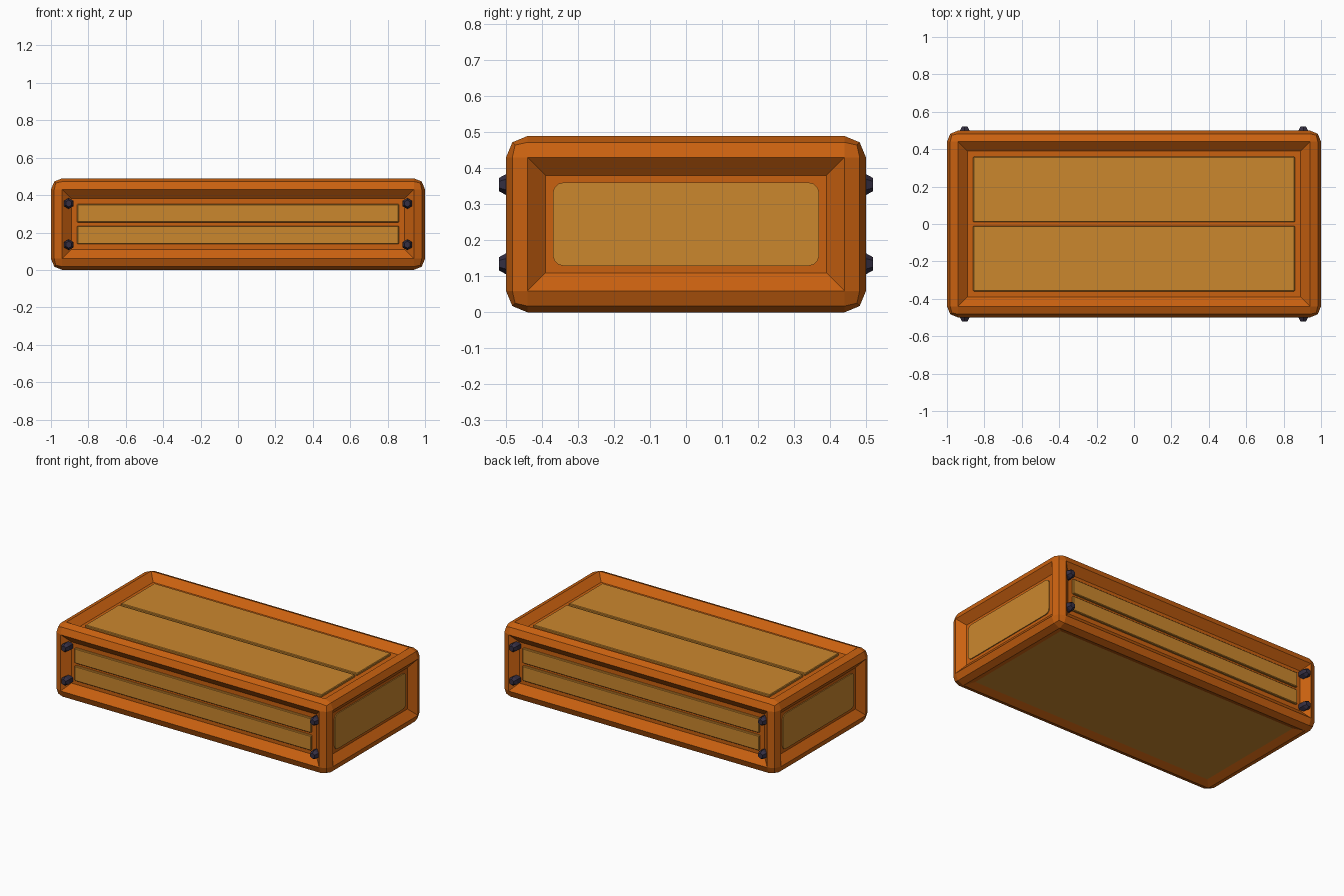
import bpy, bmesh
from mathutils import Vector, Matrix

if "Cube" in bpy.data.objects:
    bpy.data.objects.remove(bpy.data.objects["Cube"], do_unlink=True)

LENGTH, WIDTH, HEIGHT = 2.0, 1.0, 0.49
MID = HEIGHT / 2


def material(name, rgb, roughness=0.7):
    m = bpy.data.materials.new(name)
    m.use_nodes = True
    m.diffuse_color = (*rgb, 1)
    node = m.node_tree.nodes["Principled BSDF"]
    node.inputs["Base Color"].default_value = (*rgb, 1)
    node.inputs["Roughness"].default_value = roughness
    return m


ORANGE = material("orange_wood", (0.59, 0.12, 0.005))
TAN = material("tan_wood", (0.6, 0.245, 0.027))
IRON = material("dark_iron", (0.035, 0.028, 0.055))


def finish(bm, name, *mats):
    mesh = bpy.data.meshes.new(name)
    bm.normal_update()
    bm.to_mesh(mesh)
    bm.free()
    for m in mats:
        mesh.materials.append(m)
    obj = bpy.data.objects.new(name, mesh)
    bpy.context.collection.objects.link(obj)
    return obj


def box(size, centre):
    bm = bmesh.new()
    bmesh.ops.create_cube(bm, size=1)
    bmesh.ops.scale(bm, vec=size, verts=bm.verts)
    bmesh.ops.translate(bm, vec=centre, verts=bm.verts)
    return bm


# Frame: rounded block with a sloped recess in every side
bm = box((LENGTH, WIDTH, HEIGHT), (0, 0, MID))
bmesh.ops.bevel(bm, geom=bm.edges[:], offset=0.06, offset_type='OFFSET',
                segments=2, profile=0.5, affect='EDGES')
bm.normal_update()
sides = sorted(bm.faces, key=lambda f: f.calc_area())[-6:]
for face in sides:
    n = face.normal.copy()
    is_bottom = n.z < -0.9
    depth = 0.02 if is_bottom else 0.042
    bmesh.ops.inset_individual(bm, faces=[face], thickness=0.07, depth=0)
    for v in face.verts:
        v.co -= n * depth
    # The underside is one plain tan panel
    face.material_index = 1 if is_bottom else 0
finish(bm, "frame", ORANGE, TAN)


def plank(name, size, centre):
    bm = box(size, centre)
    bmesh.ops.bevel(bm, geom=bm.edges[:], offset=0.004, segments=1,
                    affect='EDGES')
    finish(bm, name, TAN)


# Lid planks, and front and back planks
for s, side in ((-1, "front"), (1, "back")):
    plank(f"lid_plank_{side}", (1.72, 0.35, 0.03),
          (0, s * 0.185, HEIGHT - 0.043))
    for t, level in ((-1, "lower"), (1, "upper")):
        plank(f"{side}_plank_{level}", (1.72, 0.03, 0.098),
              (0, s * (WIDTH / 2 - 0.043), MID + t * 0.058))

# End panels with rounded corners
for s, side in ((-1, "right"), (1, "left")):
    bm = box((0.009, 0.74, 0.232), (s * (LENGTH / 2 - 0.0405), 0, MID))
    corners = [e for e in bm.edges
               if abs((e.verts[0].co - e.verts[1].co).x) > 0.005]
    bmesh.ops.bevel(bm, geom=corners, offset=0.03, segments=3,
                    profile=0.5, affect='EDGES')
    finish(bm, f"{side}_end_panel", TAN)

# Hexagonal tapered bolts at the corners of the front and back
for s, side in ((-1, "front"), (1, "back")):
    turn = Vector((0, 0, 1)).rotation_difference(Vector((0, s, 0)))
    for x in (-0.905, 0.905):
        for z in (MID - 0.11, MID + 0.11):
            bm = bmesh.new()
            for r1, r2, length, y in ((0.029, 0.029, 0.06, 0.47),
                                      (0.029, 0.018, 0.02, 0.51)):
                place = Matrix.Translation((x, s * y, z)) @ turn.to_matrix().to_4x4()
                bmesh.ops.create_cone(bm, cap_ends=True, segments=6,
                                      radius1=r1, radius2=r2, depth=length,
                                      matrix=place)
            across = "left" if x > 0 else "right"
            level = "upper" if z > MID else "lower"
            finish(bm, f"{side}_bolt_{level}_{across}", IRON)
